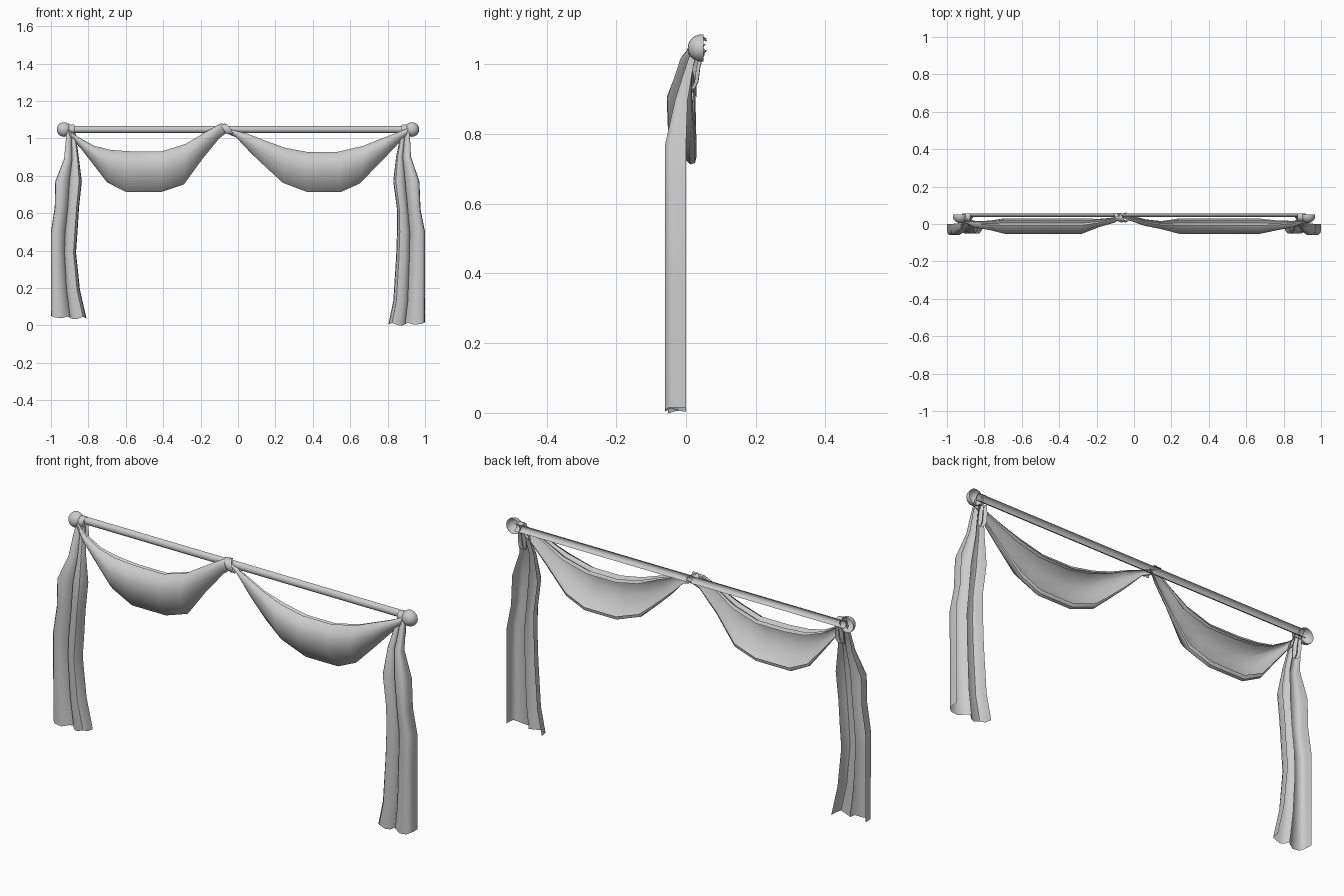
import bpy, bmesh, math
from mathutils import Vector

if "Cube" in bpy.data.objects:
    bpy.data.objects.remove(bpy.data.objects["Cube"])


def make_object(name, bm, angle=50):
    bmesh.ops.recalc_face_normals(bm, faces=bm.faces[:])
    me = bpy.data.meshes.new(name)
    bm.to_mesh(me)
    bm.free()
    ob = bpy.data.objects.new(name, me)
    bpy.context.collection.objects.link(ob)
    bpy.ops.object.select_all(action='DESELECT')
    ob.select_set(True)
    bpy.context.view_layer.objects.active = ob
    bpy.ops.object.shade_smooth_by_angle(angle=math.radians(angle))
    return ob


def loft(name, rows, closed=False):
    """Skin a list of equally long point rows."""
    bm = bmesh.new()
    grid = [[bm.verts.new(p) for p in row] for row in rows]
    for a, b in zip(grid, grid[1:]):
        n = len(a)
        for i in range(n if closed else n - 1):
            j = (i + 1) % n
            bm.faces.new((a[i], a[j], b[j], b[i]))
    return make_object(name, bm)


# Rod: half round, facing the front
def half_ring(x, r, y, z, n=10):
    return [(x, y - r * math.sin(math.pi * i / n), z + r * math.cos(math.pi * i / n))
            for i in range(n + 1)]


loft("rod", [half_ring(-0.92, 0.019, 0.057, 1.048), half_ring(0.92, 0.019, 0.057, 1.048)])

# Finials: ball halves at the rod ends
for side, label in ((-1, "left"), (1, "right")):
    bm = bmesh.new()
    bmesh.ops.create_uvsphere(bm, u_segments=20, v_segments=12, radius=0.039)
    bmesh.ops.translate(bm, verts=bm.verts[:], vec=(side * 0.93, 0.044, 1.047))
    bmesh.ops.bisect_plane(bm, geom=bm.verts[:] + bm.edges[:] + bm.faces[:],
                           plane_co=(0, 0.05, 0), plane_no=(0, 1, 0), clear_outer=True)
    make_object("finial_" + label, bm)

# Swags: cross-section (fraction down the cloth, y), lofted along stations
SWAG = [(.1, .03), (.03, .022), (.08, .005), (0, -.008), (.09, -.038), (.28, -.054),
        (.52, -.052), (.76, -.03), (.93, -.003), (1, .012), (.98, .026), (.9, .03)]


def swag(name, stations):
    rows = []
    for xt, zt, xb, zb, k, y0 in stations:
        rows.append([(xt + (xb - xt) * v, y0 + k * y, zt + (zb - zt) * v) for v, y in SWAG])
    loft(name, rows)


# station: top x, top z, bottom x, bottom z, depth scale, y offset
swag("swag_left", [
    (-.91, 1.05, -.90, 1.01, .25, .02), (-.86, 1.01, -.84, .945, .4, .003),
    (-.77, .96, -.77, .855, .6, 0), (-.68, .938, -.70, .765, 1, 0),
    (-.57, .93, -.60, .713, 1, 0), (-.41, .93, -.41, .713, 1, 0),
    (-.28, .97, -.29, .753, 1, 0), (-.18, 1.03, -.19, .89, .5, .012),
    (-.11, 1.07, -.10, 1.0, .35, .025), (-.085, 1.08, -.06, 1.03, .3, .045),
    (-.07, 1.075, -.04, 1.04, .2, .055)])
swag("swag_right", [
    (-.08, 1.06, -.07, 1.03, .2, .05), (-.03, 1.045, -.01, 1.005, .3, .035),
    (.05, 1.025, .07, .92, .4, .012), (.14, .99, .155, .84, .5, .0),
    (.25, .95, .24, .762, 1, 0), (.37, .927, .37, .713, 1, 0),
    (.53, .927, .55, .713, 1, 0), (.67, .96, .65, .758, 1, 0),
    (.77, 1.0, .77, .88, .6, 0), (.85, 1.03, .86, .975, .4, .005),
    (.91, 1.055, .90, 1.01, .25, .02)])

# Tails: cross-section (fraction from inner to outer edge, y)
TAIL = [(0, 0), (.02, -.035), (.1, -.052), (.28, -.052), (.4, -.042), (.46, -.024),
        (.53, -.044), (.7, -.06), (.9, -.06), (.98, -.048), (1, -.03), (1, 0)]


def tail(name, side, stations, lift):
    rows = []
    for xi, xo, z, k, y0 in stations:
        row = []
        for u, y in TAIL:
            dz = lift * (1 - u) + .008 * math.sin(u * 14) if z < .05 else 0
            row.append((side * (xi + (xo - xi) * u), y0 + k * y, max(0, z + dz)))
        rows.append(row)
    loft(name, rows)


# station: inner x, outer x, z, depth scale, y offset
tail("tail_right", 1, [
    (.885, .915, 1.055, .3, .04), (.865, .92, 1.0, .35, .022), (.845, .925, .90, .6, .005),
    (.83, .97, .77, 1, 0), (.85, .976, .62, 1, 0), (.85, 1, .5, 1, 0),
    (.845, 1, .36, 1, 0), (.83, 1, .13, 1, 0), (.804, 1, .008, 1, 0)], -.004)
tail("tail_left", -1, [
    (.885, .915, 1.055, .3, .04), (.865, .92, 1.0, .35, .022), (.85, .93, .89, .6, .005),
    (.835, .977, .77, 1, 0), (.85, .98, .63, 1, 0), (.858, 1, .5, 1, 0),
    (.866, 1, .39, 1, 0), (.845, 1, .19, 1, 0), (.81, 1, .043, 1, 0)], -.006)


# Cloth wraps: gathered bands looped round the rod
def wrap(name, x0, x1, skew, r, start, end, y=0.04, z=1.047, n=10):
    rows = []
    for i in range(n + 1):
        a = math.radians(start + (end - start) * i / n)
        s = skew * (i / n - .5)
        rows.append([(x0 + (x1 - x0) * f + s, min(.06, y - rr * math.sin(a)), z + rr * math.cos(a))
                     for f, rr in ((0, r * .88), (.3, r), (.55, r * .9), (.8, r), (1, r * .88))])
    loft(name, rows)


wrap("wrap_center", -.09, -.05, .05, .032, -50, 140)
for side, label in ((-1, "left"), (1, "right")):
    wrap("wrap_" + label, side * .875, side * .905, 0, .028, -40, 190)

# Small gathered cloth ends hanging behind the rod ends
for side, label in ((-1, "left"), (1, "right")):
    loft("gather_" + label, [
        [(side * (.885 + w * (f - .5)), y + .006 * math.cos(f * 12), z) for f in (0, .25, .5, .75, 1)]
        for w, y, z in ((.03, .045, 1.03), (.05, .035, .99), (.05, .03, .95), (.03, .02, .93))])
